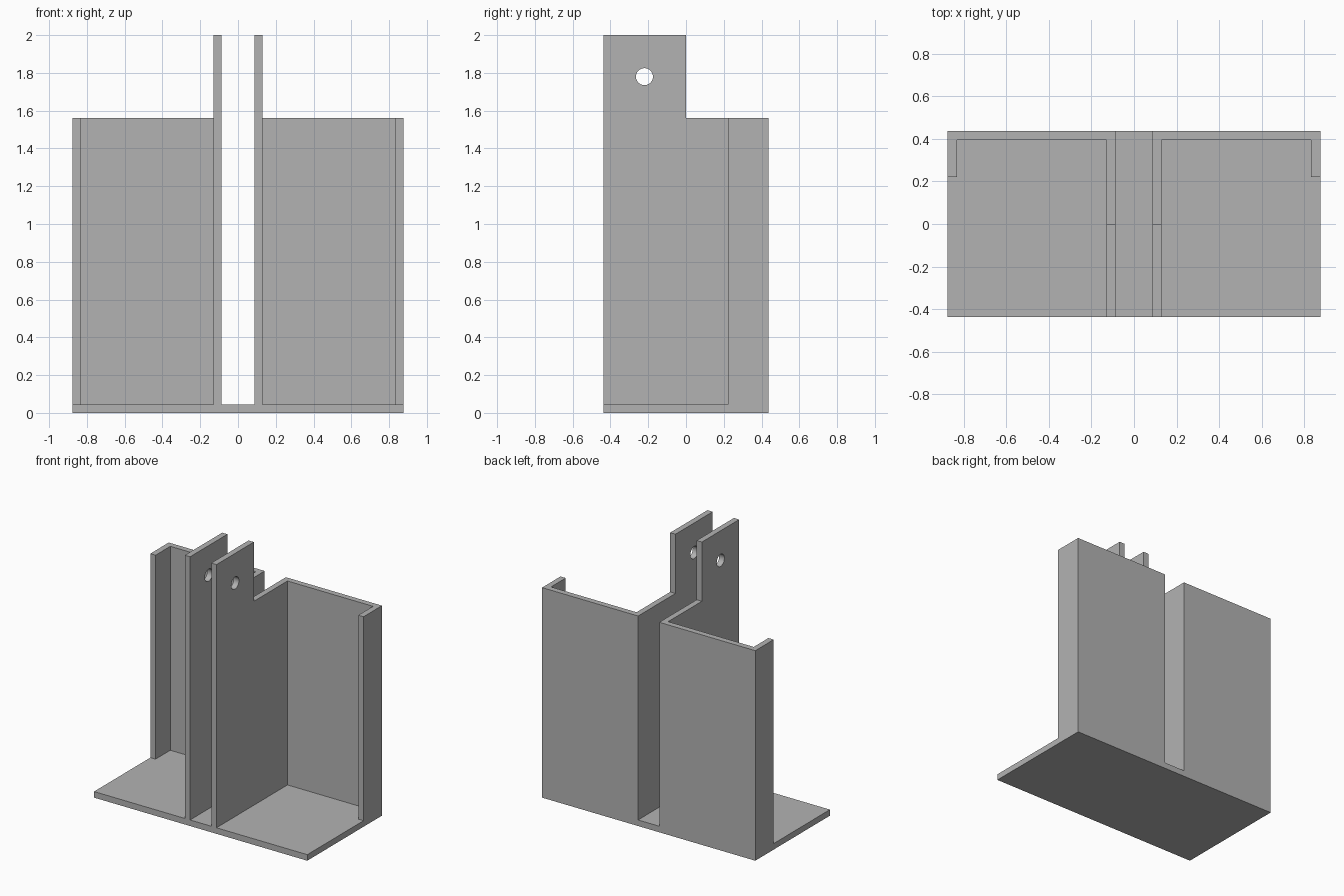
import bpy
import bmesh
import math
from mathutils import Matrix, Vector

W, D = 0.876, 0.438          # half width and half depth
T = 0.043                    # sheet thickness
BASE, TOP, TAB = 0.045, 1.56, 2.0
GAP = 0.087                  # half of the central slot

if "Cube" in bpy.data.objects:
    bpy.data.objects.remove(bpy.data.objects["Cube"], do_unlink=True)

grey = bpy.data.materials.new("plain grey")
grey.use_nodes = True
colour = (0.45, 0.45, 0.45, 1)
grey.diffuse_color = colour
grey.node_tree.nodes["Principled BSDF"].inputs["Base Color"].default_value = colour


def extrude(name, points, direction):
    """Solid made by pushing a flat outline along a direction."""
    bm = bmesh.new()
    face = bm.faces.new([bm.verts.new(p) for p in points])
    grown = bmesh.ops.extrude_face_region(bm, geom=[face])["geom"]
    moved = [v for v in grown if isinstance(v, bmesh.types.BMVert)]
    bmesh.ops.translate(bm, verts=moved, vec=Vector(direction))
    bmesh.ops.recalc_face_normals(bm, faces=bm.faces)
    mesh = bpy.data.meshes.new(name)
    bm.to_mesh(mesh)
    bm.free()
    mesh.materials.append(grey)
    obj = bpy.data.objects.new(name, mesh)
    bpy.context.collection.objects.link(obj)
    return obj


def drill(obj, centre, radius):
    """Round hole through the part along x."""
    bpy.ops.mesh.primitive_cylinder_add(vertices=32, radius=radius, depth=0.3,
                                        location=centre,
                                        rotation=(0, math.pi / 2, 0))
    cutter = bpy.context.object
    cutter.hide_render = True
    cutter.data.materials.append(grey)
    mod = obj.modifiers.new("hole", 'BOOLEAN')
    mod.operation = 'DIFFERENCE'
    mod.solver = 'EXACT'
    mod.object = cutter
    bpy.ops.object.select_all(action='DESELECT')
    obj.select_set(True)
    bpy.context.view_layer.objects.active = obj
    bpy.ops.object.modifier_apply(modifier=mod.name)
    bpy.data.objects.remove(cutter, do_unlink=True)
    bpy.ops.object.shade_smooth_by_angle(angle=math.radians(30))


# Floor plate
extrude("base_plate", [(-W, -D, 0), (W, -D, 0), (W, D, 0), (-W, D, 0)], (0, 0, BASE))

for side, s in (("left", 1), ("right", -1)):
    # Inner wall with the raised, drilled tab at the front
    outline = [(-D, BASE), (D, BASE), (D, TOP), (0, TOP), (0, TAB), (-D, TAB)]
    wall = extrude(side + "_inner_wall",
                   [(s * GAP, y, z) for y, z in outline], (s * T, 0, 0))
    drill(wall, (s * (GAP + T / 2), -0.22, 1.78), 0.045)

    # Back wall with its forward return lip
    plan = [(GAP + T, D), (W, D), (W, 0.222), (W - T, 0.222),
            (W - T, D - T), (GAP + T, D - T)]
    extrude(side + "_back_wall",
            [(s * x, y, BASE) for x, y in plan], (0, 0, TOP - BASE))
